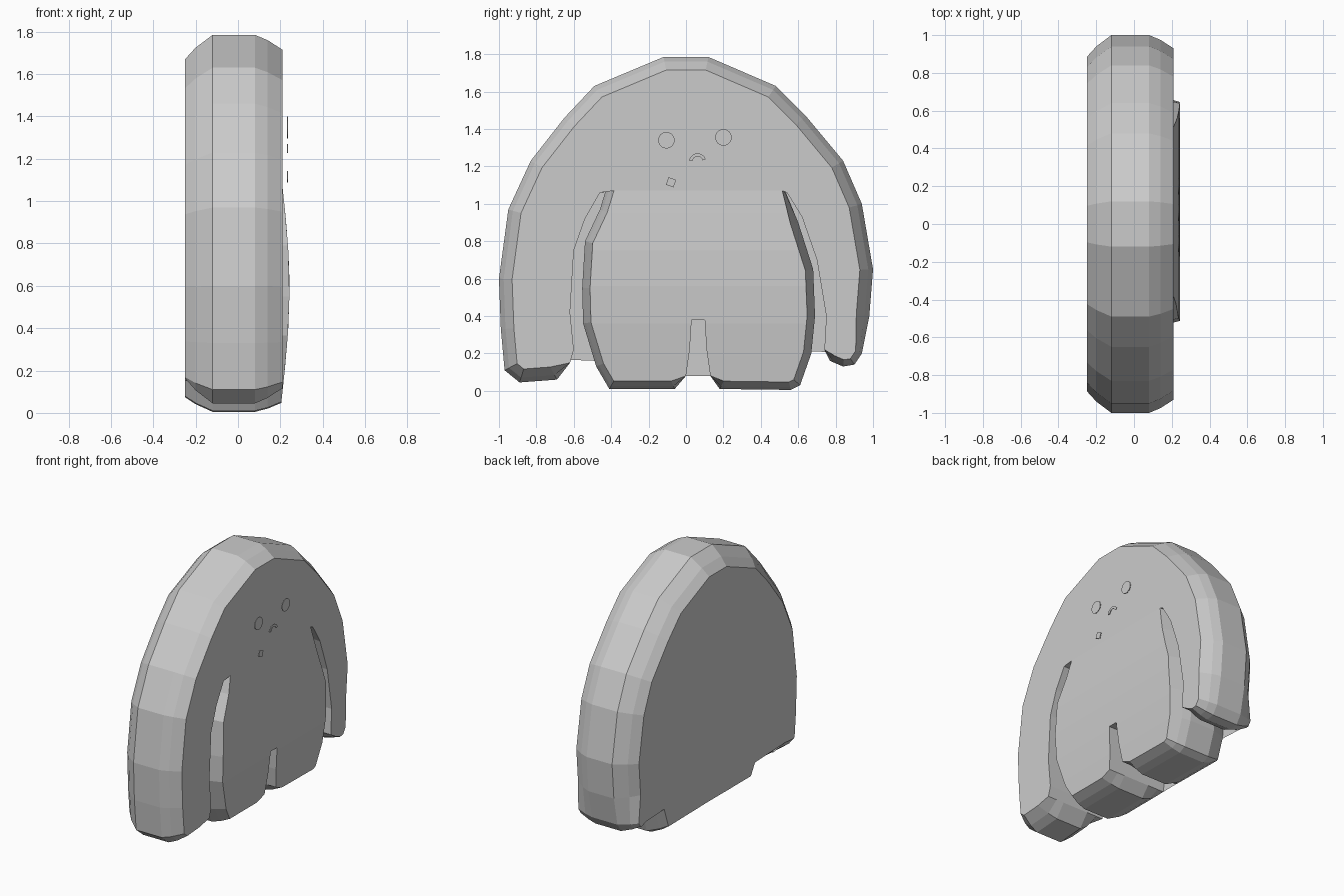
import bpy, bmesh, math
from mathutils import Vector

cube = bpy.data.objects.get("Cube")
if cube:
    bpy.data.objects.remove(cube)

grey = bpy.data.materials.new("plain grey")
grey.use_nodes = True
COLOUR = (0.6, 0.6, 0.6, 1)
grey.diffuse_color = COLOUR
grey.node_tree.nodes["Principled BSDF"].inputs["Base Color"].default_value = COLOUR

FRONT, BACK, BELLY_TOP = 0.21, -0.25, 1.07


def finish(name, bm):
    mesh = bpy.data.meshes.new(name)
    bm.to_mesh(mesh)
    bm.free()
    mesh.materials.append(grey)
    obj = bpy.data.objects.new(name, mesh)
    bpy.context.collection.objects.link(obj)
    return obj


# Silhouette sections as (y, z), running counter-clockwise seen from +x
right_tip = [(0.77, 0.16), (0.84, 0.13), (0.9, 0.14), (0.94, 0.2)]
dome = [(0.98, 0.4), (1, 0.65), (0.94, 1), (0.84, 1.23), (0.64, 1.47), (0.48, 1.63),
        (0.12, 1.785), (-0.12, 1.785), (-0.49, 1.63), (-0.65, 1.46), (-0.83, 1.23),
        (-0.95, 0.97), (-1, 0.6), (-0.99, 0.33), (-0.97, 0.11), (-0.89, 0.045), (-0.69, 0.06)]
left_arm_inner = [(-0.62, 0.15), (-0.6, 0.22), (-0.62, 0.42), (-0.6, 0.75),
                  (-0.54, 0.92), (-0.46, 1.06)]
left_leg = [(-0.43, 1.07), (-0.46, 0.97), (-0.54, 0.8), (-0.555, 0.55), (-0.55, 0.36),
            (-0.48, 0.13), (-0.41, 0.01), (-0.06, 0.01)]
leg_gap = [(0, 0.08), (0.02, 0.22), (0.03, 0.38), (0.1, 0.38), (0.11, 0.22), (0.13, 0.08)]
right_leg = [(0.18, 0.01), (0.56, 0.005), (0.61, 0.03), (0.67, 0.2), (0.69, 0.4),
             (0.68, 0.65), (0.6, 0.9), (0.53, 1.07)]
right_arm_inner = [(0.54, 1.06), (0.62, 0.93), (0.7, 0.7), (0.75, 0.4), (0.74, 0.22)]

# Each section has its own share of the rounding
sections = [("arm", right_tip, 0.5), ("arm", dome, 1), ("inner", left_arm_inner, 0),
            ("belly", left_leg, 0.6), ("belly", leg_gap, 0), ("belly", right_leg, 0.6),
            ("inner", right_arm_inner, 0)]
outline = [(kind, Vector(p), w) for kind, pts, w in sections for p in pts]
count = len(outline)


def inset(i, amount):
    kind, p, weight = outline[i]
    a = (p - outline[i - 1][1]).normalized()
    b = (outline[(i + 1) % count][1] - p).normalized()
    na, nb = Vector((-a.y, a.x)), Vector((-b.y, b.x))
    mitre = (na + nb) / max(0.6, 1 + na.dot(nb))
    q = p + mitre * amount * weight
    if kind == "belly":
        q.y = min(q.y, BELLY_TOP)
    return q


# Body: rounded slab lofted across x
bm = bmesh.new()
rings = []
for x, amount in [(BACK, 0.115), (-0.2, 0.06), (-0.12, 0), (0.08, 0), (0.14, 0.025), (FRONT, 0.07)]:
    rings.append([bm.verts.new((x, *inset(i, amount))) for i in range(count)])
for low, high in zip(rings, rings[1:]):
    for i in range(count):
        j = (i + 1) % count
        bm.faces.new((low[i], low[j], high[j], high[i]))

# Back panel closes the slots behind the arms and legs
back = [v for v, (kind, p, w) in zip(rings[0], outline)
        if kind == "arm" or (kind == "belly" and p.y < 0.21)]
bm.faces.new(back[::-1])

# Head and arms share one flat front; the belly is a separate panel
belly = [i for i in range(count) if outline[i][0] == "belly"]
middle = set(belly[1:-1])
bm.faces.new([rings[-1][i] for i in range(count) if i not in middle])
panel = bm.faces.new([rings[-1][i] for i in belly])

# Cut the belly into bands and bulge it forward
faces = [panel]
for z in (0.95, 0.75, 0.56, 0.36, 0.19):
    geom = set(faces)
    for f in faces:
        geom.update(f.edges)
        geom.update(f.verts)
    cut = bmesh.ops.bisect_plane(bm, geom=list(geom), plane_co=(0, 0, z), plane_no=(0, 0, 1))
    faces = [g for g in cut["geom"] if isinstance(g, bmesh.types.BMFace)]
for v in {v for f in faces for v in f.verts}:
    if v.co.z < BELLY_TOP - 0.001:
        v.co.x = FRONT + 0.033 * math.sin(math.pi * (v.co.z - 0.1) / 0.97)
finish("body", bm)


# Face details: thin plates just ahead of the head
def plate(name, points, y, z):
    bm = bmesh.new()
    face = bm.faces.new([bm.verts.new((0.232, y + a, z + b)) for a, b in points])
    ext = bmesh.ops.extrude_face_region(bm, geom=[face])
    for g in ext["geom"]:
        if isinstance(g, bmesh.types.BMVert):
            g.co.x += 0.005
    bmesh.ops.recalc_face_normals(bm, faces=bm.faces)
    return finish(name, bm)


def arc(radius, start, end, steps):
    angles = [math.radians(start + (end - start) * k / steps) for k in range(steps + 1)]
    return [(radius * math.cos(t), radius * math.sin(t)) for t in angles]


for name, y, z in (("right_eye", -0.105, 1.34), ("left_eye", 0.2, 1.355)):
    plate(name, arc(0.044, 0, 360, 24)[:-1], y, z)
plate("mouth", arc(0.045, 15, 175, 10) + arc(0.028, 175, 15, 10), 0.062, 1.225)
plate("chin_mark", arc(0.03, 25, 295, 3), -0.08, 1.115)
